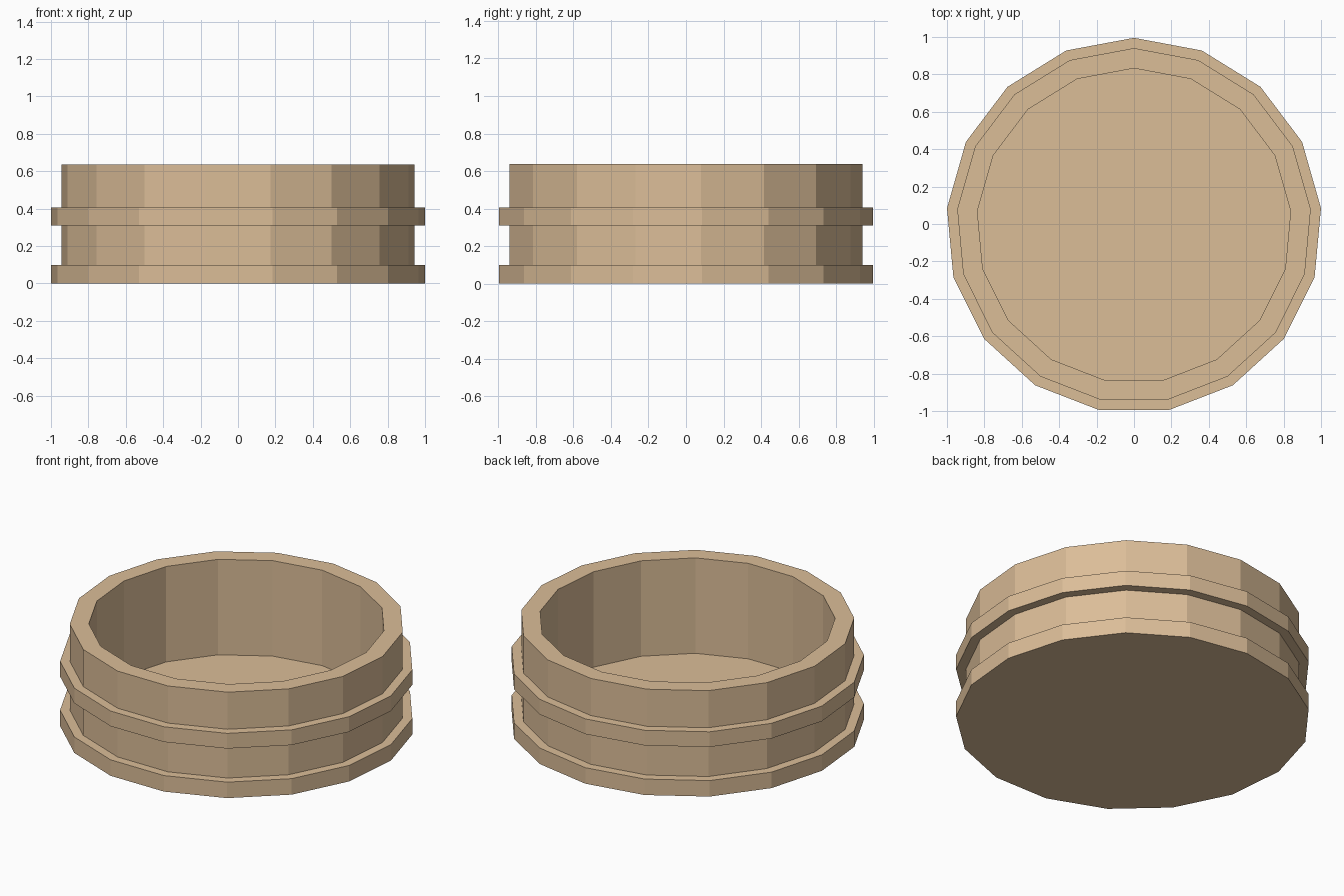
import bpy, bmesh, math

if "Cube" in bpy.data.objects:
    bpy.data.objects.remove(bpy.data.objects["Cube"])

SIDES = 17
Y_SHIFT = -0.0087  # an odd-sided ring is not symmetric in y

tan = bpy.data.materials.new("light_tan")
tan.diffuse_color = (0.71, 0.51, 0.313, 1)
tan.use_nodes = True
tan.node_tree.nodes["Principled BSDF"].inputs["Base Color"].default_value = tan.diffuse_color

# banded tub: one closed profile (radius, height) from base up, over the rim, to the floor
profile = [(1.004, 0), (1.004, 0.10), (0.949, 0.10), (0.949, 0.31),
           (1.004, 0.31), (1.004, 0.405), (0.949, 0.405), (0.949, 0.637),
           (0.841, 0.637), (0.841, 0.04)]

bm = bmesh.new()
rings = []
for r, z in profile:
    ring = []
    for i in range(SIDES):
        a = math.pi / 2 + 2 * math.pi * i / SIDES
        ring.append(bm.verts.new((r * math.cos(a), r * math.sin(a) + Y_SHIFT, z)))
    rings.append(ring)
for lo, hi in zip(rings, rings[1:]):
    for i in range(SIDES):
        j = (i + 1) % SIDES
        bm.faces.new((lo[i], lo[j], hi[j], hi[i]))

# underside and inner floor
bm.faces.new(rings[0][::-1])
bm.faces.new(rings[-1])
bmesh.ops.recalc_face_normals(bm, faces=bm.faces)

mesh = bpy.data.meshes.new("banded_tub")
bm.to_mesh(mesh)
bm.free()
mesh.materials.append(tan)
bpy.context.collection.objects.link(bpy.data.objects.new("banded_tub", mesh))
